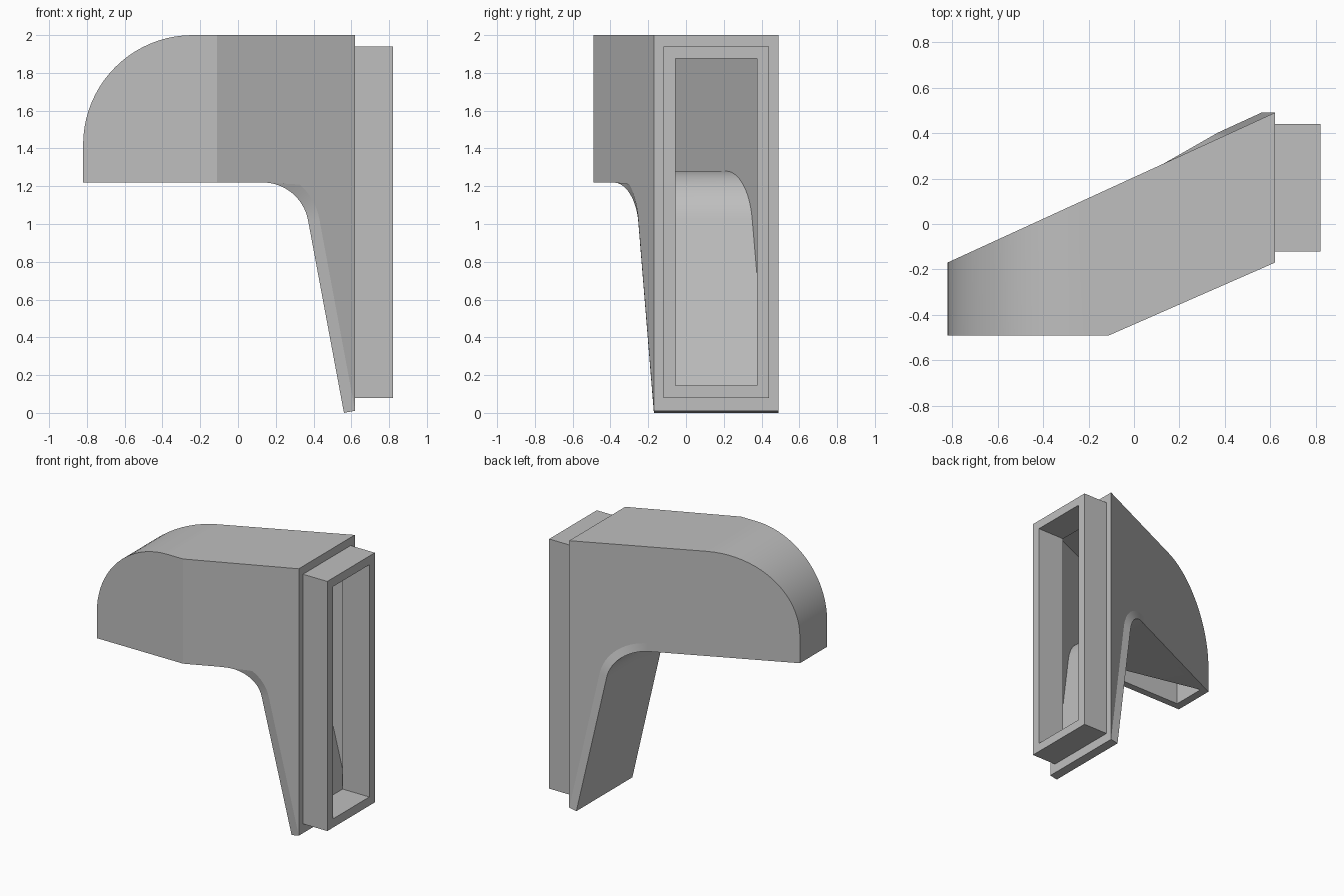
import bpy, bmesh, math

cube = bpy.data.objects.get("Cube")
if cube:
    bpy.data.objects.remove(cube)

grey = bpy.data.materials.new("plain_grey")
grey.use_nodes = True
grey.diffuse_color = (0.52, 0.52, 0.52, 1)
grey.node_tree.nodes["Principled BSDF"].inputs["Base Color"].default_value = (0.52, 0.52, 0.52, 1)

LEFT, RIGHT, TOP = -0.82, 0.62, 2.0
FLOOR, WALL = 1.28, 0.06


def front_y(x):
    return max(-0.49, -0.17 + 0.438 * (x - RIGHT))


def back_y(x):
    return 0.49 + 0.458 * (x - RIGHT)


def make_object(name, bm):
    bmesh.ops.remove_doubles(bm, verts=bm.verts, dist=0.0001)
    bmesh.ops.recalc_face_normals(bm, faces=bm.faces)
    mesh = bpy.data.meshes.new(name)
    bm.to_mesh(mesh)
    bm.free()
    mesh.materials.append(grey)
    obj = bpy.data.objects.new(name, mesh)
    bpy.context.collection.objects.link(obj)
    return obj


def prism(name, points, axis, low, high):
    """Extrude a 2D outline along y (xz outline), z (xy outline) or x (yz outline)."""
    place = {"x": lambda p, d: (d, p[0], p[1]),
             "y": lambda p, d: (p[0], d, p[1]),
             "z": lambda p, d: (p[0], p[1], d)}[axis]
    bm = bmesh.new()
    face = bm.faces.new([bm.verts.new(place(p, low)) for p in points])
    ext = bmesh.ops.extrude_face_region(bm, geom=[face])
    shift = place((0, 0), high - low)
    bmesh.ops.translate(bm, vec=shift,
                        verts=[g for g in ext["geom"] if isinstance(g, bmesh.types.BMVert)])
    return make_object(name, bm)


def activate(obj):
    bpy.ops.object.select_all(action="DESELECT")
    bpy.context.view_layer.objects.active = obj
    obj.select_set(True)


def combine(obj, other, operation):
    mod = obj.modifiers.new("cut", "BOOLEAN")
    mod.operation, mod.object, mod.solver = operation, other, "EXACT"
    activate(obj)
    bpy.ops.object.modifier_apply(modifier=mod.name)
    bpy.data.objects.remove(other)


def smooth(obj):
    activate(obj)
    bpy.ops.object.shade_smooth_by_angle(angle=math.radians(20))


def plan(inset):
    x0, x1, bend = -1.0, 0.8, -0.11
    return [(x0, -0.49 + inset), (bend, -0.49 + inset),
            (x1, front_y(x1) + inset), (x1, back_y(x1) - inset),
            (x0, back_y(x0) - inset)]


def roof_arc(radius, steps=20):
    return [(-0.24 - radius * math.cos(t), 1.42 + radius * math.sin(t))
            for t in (i * math.pi / 2 / steps for i in range(steps + 1))]


# Floor curve: a point and its upward normal at each step
BEND_X, BEND_R, TILT, STEPS = 0.13, 0.305, math.radians(79.7), 16
curve = [(LEFT, FLOOR, 0, 1)]
for i in range(STEPS + 1):
    a = TILT * i / STEPS
    s, c = math.sin(a), math.cos(a)
    curve.append((BEND_X + BEND_R * s, FLOOR - BEND_R + BEND_R * c, s, c))
curve.append((RIGHT, 0.011, math.sin(TILT), math.cos(TILT)))

# Duct walls and curved roof, hollowed out
side = roof_arc(0.58) + [(RIGHT, TOP)]
side += [(x, min(z, FLOOR - WALL)) for x, z, _, _ in reversed(curve)
         if z < FLOOR - WALL or x <= BEND_X]
duct = prism("duct_shell", plan(0), "z", -1, 3)
combine(duct, prism("side_outline", side, "y", -2, 2), "INTERSECT")
cavity = prism("cavity", plan(0.053), "z", -1, 3)
hollow = roof_arc(0.52) + [(0.9, TOP - WALL), (0.9, 0.08), (LEFT + WALL, 0.08)]
combine(cavity, prism("hollow_outline", hollow, "y", -2, 2), "INTERSECT")
combine(duct, cavity, "DIFFERENCE")
smooth(duct)

# Curved floor panel, tapering to the back corner beside the outlet
bm = bmesh.new()
rows = []
for x, z, nx, nz in curve:
    front = back_y(x) if x == LEFT else front_y(x)
    lx, lz = x - WALL * nx, z - WALL * nz
    rows.append([bm.verts.new(p) for p in ((x, front, z), (x, back_y(x), z),
                                          (lx, back_y(x), lz), (lx, front, lz))])
start, second = rows[0], rows[1]
bm.faces.new((start[0], second[0], second[1]))
bm.faces.new((start[3], second[2], second[3]))
bm.faces.new((start[0], start[3], second[3], second[0]))
bm.faces.new((start[0], start[3], second[2], second[1]))
for a, b in zip(rows[1:], rows[2:]):
    for i in range(4):
        j = (i + 1) % 4
        bm.faces.new((a[i], a[j], b[j], b[i]))
bm.faces.new(rows[-1])
smooth(make_object("floor_panel", bm))

# Rectangular inlet collar
def rectangle(inset):
    y0, y1, z0, z1 = -0.12 + inset, 0.44 - inset, 0.08 + inset, 1.94 - inset
    return [(y0, z0), (y1, z0), (y1, z1), (y0, z1)]


collar = prism("inlet_collar", rectangle(0), "x", 0.6, 0.82)
combine(collar, prism("collar_hole", rectangle(0.065), "x", 0.4, 1), "DIFFERENCE")
